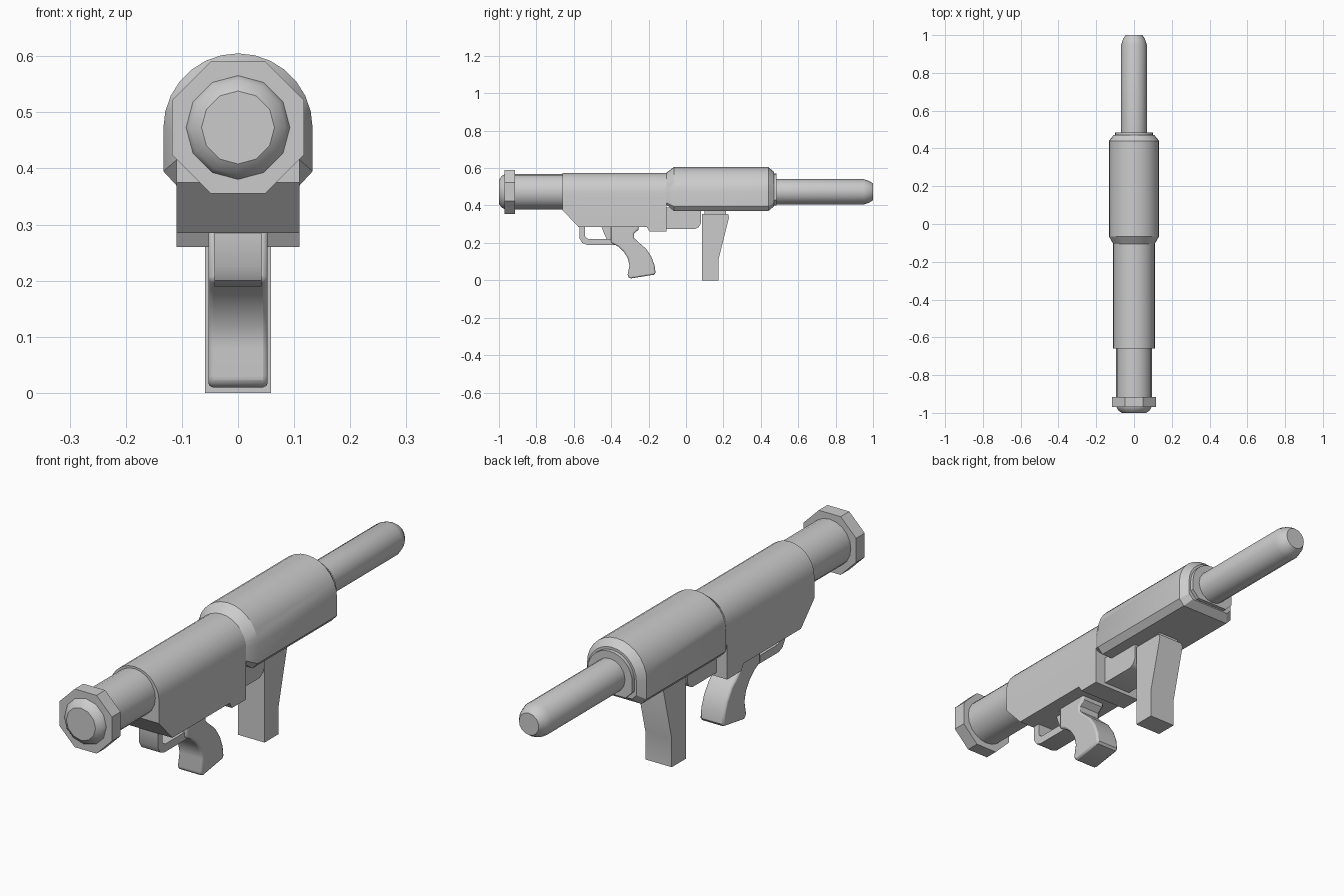
import bpy, bmesh, math

cube = bpy.data.objects.get("Cube")
if cube:
    bpy.data.objects.remove(cube, do_unlink=True)

grey = bpy.data.materials.new("plain grey")
grey.use_nodes = True
COLOUR = (0.6, 0.6, 0.6, 1)
grey.diffuse_color = COLOUR
grey.node_tree.nodes["Principled BSDF"].inputs["Base Color"].default_value = COLOUR

AXIS_Z = 0.473  # height of the bore axis


def finish(name, bm, bevel=0.0, angle=32):
    """Turn a bmesh into a shaded object."""
    bmesh.ops.recalc_face_normals(bm, faces=bm.faces)
    mesh = bpy.data.meshes.new(name)
    bm.to_mesh(mesh)
    bm.free()
    mesh.materials.append(grey)
    ob = bpy.data.objects.new(name, mesh)
    bpy.context.collection.objects.link(ob)
    bpy.ops.object.select_all(action='DESELECT')
    ob.select_set(True)
    bpy.context.view_layer.objects.active = ob
    bpy.ops.object.shade_smooth_by_angle(angle=math.radians(angle))
    if bevel:
        mod = ob.modifiers.new("soft edges", 'BEVEL')
        mod.width = bevel
        mod.segments = 2
        mod.limit_method = 'ANGLE'
        mod.angle_limit = math.radians(50)
    return ob


def loft(name, rings):
    """Join matching rings of points into a capped solid."""
    bm = bmesh.new()
    loops = [[bm.verts.new(p) for p in ring] for ring in rings]
    n = len(loops[0])
    for a, b in zip(loops, loops[1:]):
        for i in range(n):
            j = (i + 1) % n
            bm.faces.new((a[i], a[j], b[j], b[i]))
    bm.faces.new(loops[0])
    bm.faces.new(loops[-1])
    return finish(name, bm)


def tube(name, profile, sides, turn=0.0):
    """Turned part along y from (y, radius) pairs."""
    rings = []
    for y, r in profile:
        ring = []
        for i in range(sides):
            a = 2 * math.pi * i / sides + turn
            ring.append((r * math.cos(a), y, AXIS_Z + r * math.sin(a)))
        rings.append(ring)
    return loft(name, rings)


def arch(y, w, top, bottom, cx=0.0, cz=0.0, steps=14):
    """Round-topped section with optionally chamfered lower corners."""
    centre = top - w
    pts = [(w * math.cos(math.pi * i / steps), y, centre + w * math.sin(math.pi * i / steps))
           for i in range(steps + 1)]
    if cx:
        pts += [(-w, y, bottom + cz), (-w + cx, y, bottom),
                (w - cx, y, bottom), (w, y, bottom + cz)]
    else:
        pts += [(-w, y, bottom), (w, y, bottom)]
    return pts


def plate(name, outline, half_width, bevel=0.0):
    """Side outline in (y, z) extruded across x."""
    bm = bmesh.new()
    left = [bm.verts.new((half_width, y, z)) for y, z in outline]
    right = [bm.verts.new((-half_width, y, z)) for y, z in outline]
    bm.faces.new(left)
    bm.faces.new(right[::-1])
    for i in range(len(outline)):
        j = (i + 1) % len(outline)
        bm.faces.new((left[i], right[i], right[j], left[j]))
    return finish(name, bm, bevel)


# Round parts along the bore
tube("end_cap", [(-1.0, 0.065), (-0.985, 0.085), (-0.965, 0.095), (-0.93, 0.095)], 12)
tube("octagonal_collar", [(-0.97, 0.127), (-0.915, 0.127)], 8, math.pi / 8)
tube("rear_tube", [(-0.93, 0.094), (-0.64, 0.094)], 20)
tube("front_barrel", [(0.46, 0.068), (0.95, 0.068), (0.98, 0.058), (1.0, 0.044)], 16)

# Main housing with sloped rear underside and a lower step
loft("main_housing", [arch(y, 0.11, 0.575, b) for y, b in
                      [(-0.66, 0.375), (-0.575, 0.285), (-0.21, 0.285),
                       (-0.195, 0.26), (-0.105, 0.26)]])

# Wider shroud with tapered ends, and the thin collar in front of it
loft("shroud", [arch(-0.105, 0.11, 0.575, 0.405, 0.012, 0.01),
                arch(-0.065, 0.133, 0.605, 0.37, 0.023, 0.025),
                arch(0.44, 0.133, 0.605, 0.37, 0.023, 0.025),
                arch(0.47, 0.108, 0.58, 0.395, 0.02, 0.02)])
loft("shroud_collar", [arch(y, 0.1, 0.57, 0.4, 0.03, 0.03) for y in (0.46, 0.485)])

# Block below the shroud, between housing and front grip
plate("lower_block", [(-0.12, 0.275), (0.05, 0.275), (0.068, 0.285), (0.08, 0.305),
                      (0.08, 0.39), (-0.12, 0.39)], 0.062)

# Front grip and its neck
plate("front_grip", [(0.085, 0), (0.175, 0), (0.175, 0.115), (0.23, 0.335),
                     (0.225, 0.355), (0.085, 0.355)], 0.059)
plate("front_grip_neck", [(0.1, 0.34), (0.215, 0.34), (0.215, 0.385), (0.1, 0.385)], 0.045)

# Pistol grip
plate("pistol_grip", [(-0.40, 0.295), (-0.40, 0.2), (-0.365, 0.182), (-0.335, 0.155),
                      (-0.312, 0.12), (-0.302, 0.08), (-0.312, 0.03), (-0.308, 0.015),
                      (-0.295, 0.01), (-0.17, 0.03), (-0.163, 0.04), (-0.168, 0.08),
                      (-0.185, 0.125), (-0.215, 0.17), (-0.25, 0.2), (-0.277, 0.225),
                      (-0.277, 0.25), (-0.255, 0.27), (-0.25, 0.295)], 0.053, 0.008)

# Trigger guard and trigger
plate("trigger_guard", [(-0.57, 0.295), (-0.57, 0.225), (-0.555, 0.2), (-0.53, 0.19),
                        (-0.37, 0.19), (-0.37, 0.222), (-0.525, 0.222), (-0.54, 0.235),
                        (-0.54, 0.295)], 0.042)
plate("trigger", [(-0.455, 0.295), (-0.44, 0.255), (-0.425, 0.222), (-0.39, 0.222),
                  (-0.39, 0.295)], 0.025)
